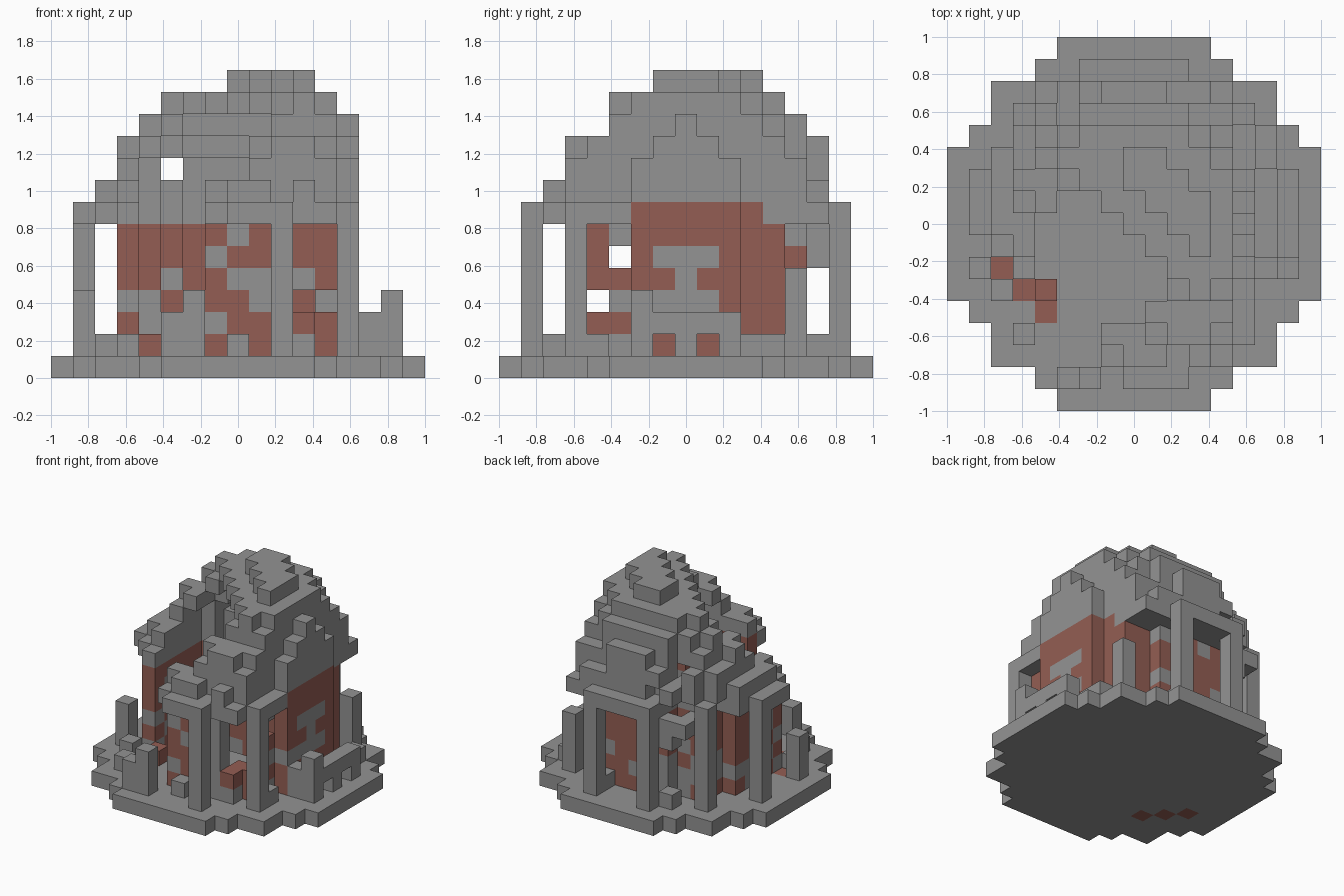
import bpy
import bmesh
import random
from mathutils import Vector

random.seed(4)
cube = bpy.data.objects.get("Cube")
if cube:
    bpy.data.objects.remove(cube)

U = 2 / 17          # block size
SPAN = range(-8, 9)
GRID = [(i, j, i * i + j * j) for i in SPAN for j in SPAN]
STONE, BRICK = 0, 1


def material(name, rgb):
    m = bpy.data.materials.new(name)
    m.use_nodes = True
    m.diffuse_color = (*rgb, 1)
    m.node_tree.nodes["Principled BSDF"].inputs["Base Color"].default_value = (*rgb, 1)
    return m


MATS = [material("grey_stone", (0.292, 0.292, 0.292)),
        material("red_brick", (0.295, 0.111, 0.087))]

blocks = {}         # (i, j, k) -> (part, colour)


def put(part, i, j, k, colour=STONE):
    blocks.setdefault((i, j, k), (part, colour))


def pillar(part, i, j, height):
    for k in range(1, height + 1):
        put(part, i, j, k)


def collapsed(i, j, k):
    """The front corner has caved in along a sloping plane."""
    return i + j < 1.5 * k - 18


# Round floor, with a few bricks let into it
for i, j, r2 in GRID:
    if r2 <= 73:
        inlay = i + j == -8 and -6 <= i <= -4
        put("floor", i, j, 0, BRICK if inlay else STONE)

# Ring of twelve columns, several of them broken
BROKEN = {(-2, -7): 3, (-5, -5): 1, (-7, -2): 3, (7, 2): 2, (7, -2): 3, (5, 5): 4}
for a, b in ((2, 7), (5, 5), (7, 2)):
    for sx in (-1, 1):
        for sy in (-1, 1):
            spot = (a * sx, b * sy)
            pillar("columns", *spot, BROKEN.get(spot, 6))

# Masonry pattern of the drum wall: each column upward, s = stone, b = brick
PATTERN = dict(zip(range(-5, 5), (
    "sbsbbb", "bssbbb", "ssbsbb", "sssbbb", "bsbbsb",
    "sbbsbs", "bbssbb", "ssssss", "sbbsbb", "bbbbbb")))


def wall_colour(i, j, k):
    if k == 7:
        brick = i >= -1 and (i < 4 or -2 <= j <= 3)
    elif i == 5 or (i == 4 and j == -3):
        stone = ((k == 3 and j < 2) or (k == 5 and abs(j) < 2)
                 or (k == 4 and j == 0) or (j == -3 and k in (1, 6)))
        brick = not stone
    elif (j < 0 and (i >= -1 or j == -2)) or (j > 0 and -4 <= i < -1):
        brick = PATTERN[i][k - 1] == "b"
    else:
        brick = i == 4 or j == -3 or random.random() > 0.2
    return BRICK if brick else STONE


def wall_missing(i, j, k):
    if i < -1 and j < -2:
        return k > 1 or j < -3
    if i >= 3 and j < -2:
        return (j == -3 and k == 5) or (j == -4 and k == 3)
    return k == 7 and collapsed(i, j, k)


for i, j, r2 in GRID:
    if 25 <= r2 <= 33:
        for k in range(1, 8):
            if not wall_missing(i, j, k):
                put("drum_wall", i, j, k, wall_colour(i, j, k))

# Cornice resting on the columns, fallen away in several places
for i, j, r2 in GRID:
    fallen = (i > 5 or collapsed(i, j, 7) or (-6 <= i < -2 and j > 3)
              or (i > 4 and j > 0))
    if 33 < r2 <= 53 and not fallen:
        put("cornice", i, j, 7)
for i, j in ((-5, 5), (-4, 5), (-4, 6), (-3, 6)):
    put("cornice", i, j, 6)
put("cornice", -3, 6, 5)
put("cornice", -5, 5, 7)

# Thick domed shell, caved in at the front corner and sheared on one side
for k in range(8, 14):
    for i, j, r2 in GRID:
        d2 = r2 + (k - 7) ** 2
        if not 25 <= d2 <= 46:
            continue
        sheared = i > 5 or (k > 8 and min(i, j) < -5) or (k > 10 and j < -3)
        stepped = i == 5 and abs(j) > min(2, 11 - k)
        gap = i == -3 and k == 9
        crown_edge = k == 13 and i < 0
        chipped = d2 > 38 and k < 12 and random.random() < 0.14
        if not (collapsed(i, j, k) or sheared or stepped or gap
                or crown_edge or chipped):
            put("dome", i, j, k)

# Fallen blocks around the floor
for i, j, h in ((-3, -7, 2), (-6, -3, 1), (0, -6, 1), (5, -4, 1), (3, -5, 1),
                (-3, 6, 1), (2, 6, 1), (6, 3, 1), (6, 4, 1), (6, -2, 2)):
    pillar("rubble", i, j, h)
put("rubble", 3, -5, 2, BRICK)

# Low railing between the broken side columns
for j in range(-1, 2):
    put("railing", 7, j, 2)
put("railing", 7, 0, 1)

# Skin each part with only its exposed block faces
AXES = [Vector(a) for a in ((1, 0, 0), (0, 1, 0), (0, 0, 1))]


def build(part):
    bm = bmesh.new()
    corners = {}

    def corner(p):
        key = tuple(round(c * 2) for c in p)
        if key not in corners:
            corners[key] = bm.verts.new(p * U)
        return corners[key]

    for cell, (owner, colour) in blocks.items():
        if owner != part:
            continue
        centre = Vector(cell) + AXES[2] / 2
        for n in range(3):
            for s in (-1, 1):
                out = AXES[n] * s
                if tuple(int(c) for c in Vector(cell) + out) in blocks:
                    continue
                u, v = AXES[(n + 1) % 3] / 2, AXES[(n + 2) % 3] / 2 * s
                mid = centre + out / 2
                face = bm.faces.new([corner(mid + q) for q in
                                     (-u - v, u - v, u + v, v - u)])
                face.material_index = colour
    mesh = bpy.data.meshes.new(part)
    bm.to_mesh(mesh)
    bm.free()
    for m in MATS:
        mesh.materials.append(m)
    bpy.context.scene.collection.objects.link(bpy.data.objects.new(part, mesh))


for part in ("floor", "columns", "drum_wall", "cornice", "dome", "rubble", "railing"):
    build(part)
